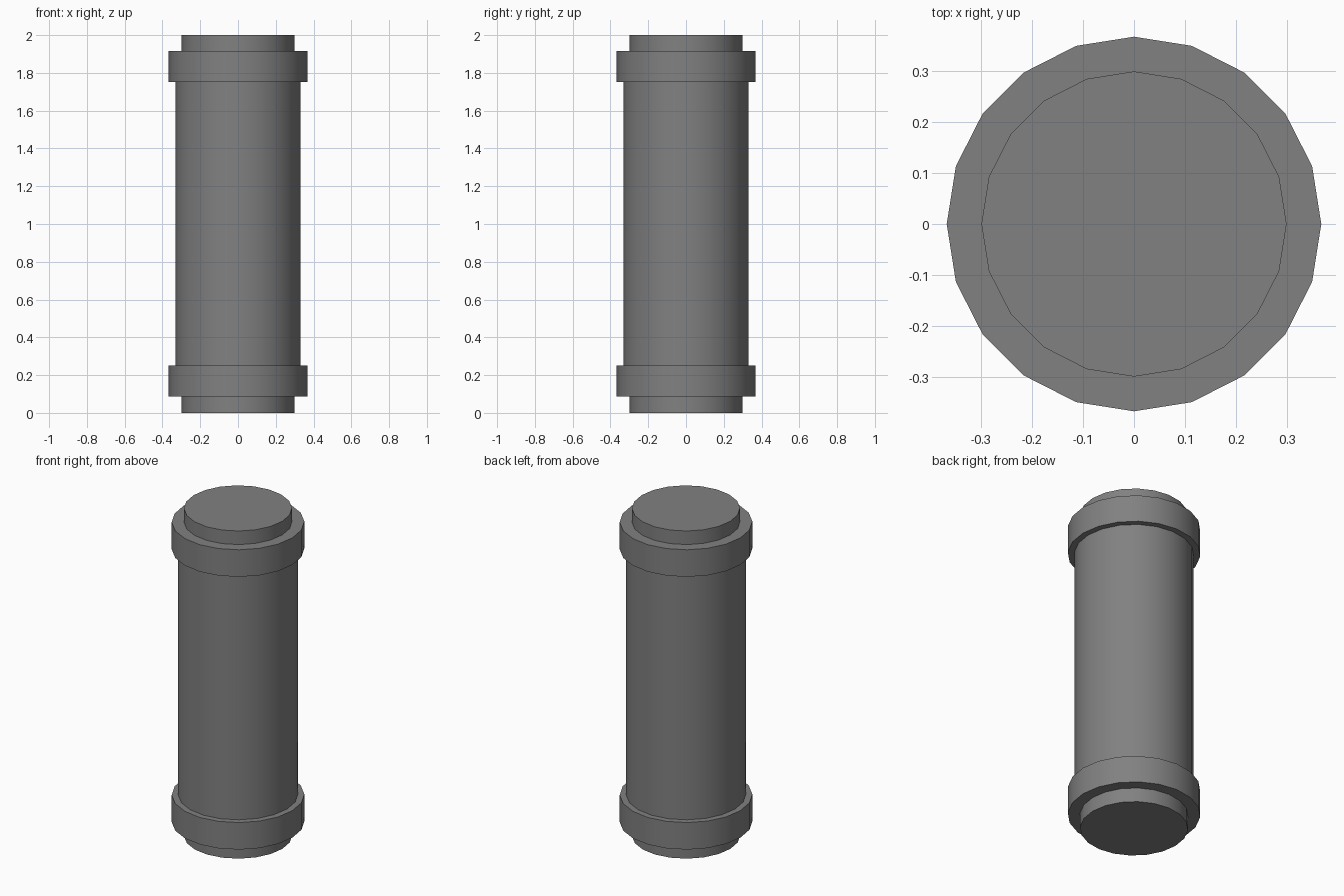
import bpy
import math

if "Cube" in bpy.data.objects:
    bpy.data.objects.remove(bpy.data.objects["Cube"])

SIDES = 20

# Dark grey finish shared by all parts
dark = bpy.data.materials.new("dark_grey")
dark.diffuse_color = (0.22, 0.22, 0.22, 1)
dark.use_nodes = True
dark.node_tree.nodes["Principled BSDF"].inputs["Base Color"].default_value = dark.diffuse_color


def drum(name, radius, z0, z1):
    """Upright 20-sided cylinder between two heights, smooth wall and sharp rims."""
    bpy.ops.mesh.primitive_cylinder_add(
        vertices=SIDES, radius=radius, depth=z1 - z0,
        end_fill_type='NGON', location=(0, 0, (z0 + z1) / 2))
    obj = bpy.context.object
    obj.name = name
    obj.data.materials.append(dark)
    bpy.ops.object.shade_smooth_by_angle(angle=math.radians(30))
    return obj


# Main barrel between the two collars
drum("barrel", 0.331, 0.252, 1.752)

# Matching collar and end cap at each end
drum("lower_collar", 0.367, 0.087, 0.252)
drum("upper_collar", 0.367, 1.752, 1.917)
drum("lower_end_cap", 0.299, 0.0, 0.087)
drum("upper_end_cap", 0.299, 1.917, 2.0)
